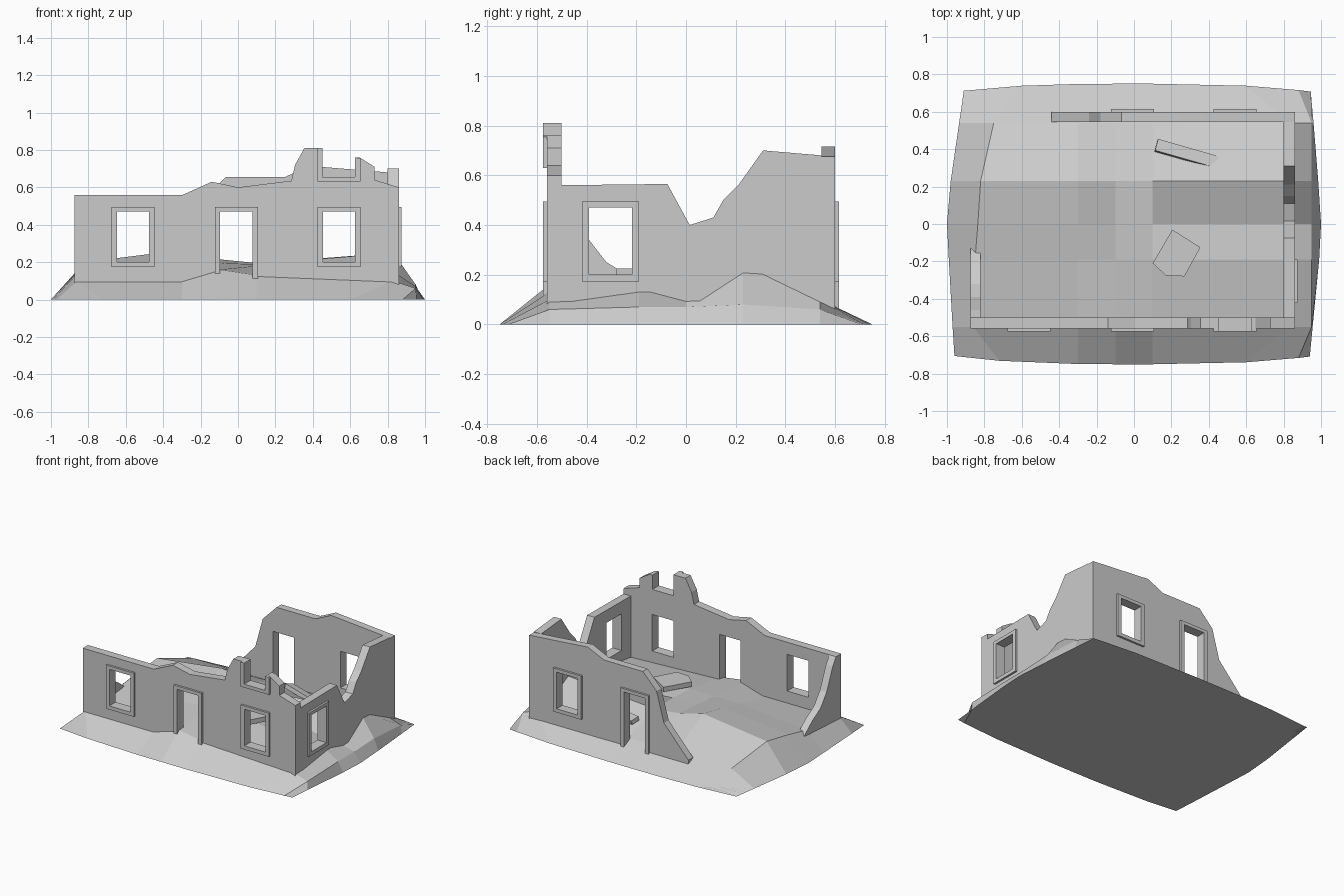
import bpy, bmesh, math
from mathutils import Vector

if "Cube" in bpy.data.objects:
    bpy.data.objects.remove(bpy.data.objects["Cube"])

R = math.pi / 2
FACING = {"front": (R, 0, 0), "side": (R, 0, R), "flat": (0, 0, 0)}


def panel(name, loops, facing, a, b):
    """Flat outline (further loops are holes) extruded from a to b along its normal axis."""
    cu = bpy.data.curves.new(name, 'CURVE')
    cu.dimensions, cu.fill_mode, cu.extrude = '2D', 'BOTH', abs(b - a) / 2
    for pts in loops:
        s = cu.splines.new('POLY')
        s.points.add(len(pts) - 1)
        for p, (u, v) in zip(s.points, pts):
            p.co = (u, v, 0, 1)
        s.use_cyclic_u = True
    tmp = bpy.data.objects.new(name + "_outline", cu)
    bpy.context.collection.objects.link(tmp)
    bpy.context.view_layer.update()
    dg = bpy.context.evaluated_depsgraph_get()
    me = bpy.data.meshes.new_from_object(tmp.evaluated_get(dg))
    bpy.data.objects.remove(tmp)
    bm = bmesh.new()
    bm.from_mesh(me)
    bmesh.ops.remove_doubles(bm, verts=bm.verts, dist=0.0005)
    bmesh.ops.recalc_face_normals(bm, faces=bm.faces)
    bm.to_mesh(me)
    bm.free()
    for p in me.polygons:
        p.use_smooth = False
    ob = bpy.data.objects.new(name, me)
    bpy.context.collection.objects.link(ob)
    ob.rotation_euler = FACING[facing]
    m = (a + b) / 2
    ob.location = {"front": (0, m, 0), "side": (m, 0, 0), "flat": (0, 0, m)}[facing]
    return ob


def rect(c, half, z0, z1):
    return [(c - half, z0), (c + half, z0), (c + half, z1), (c - half, z1)]


def opening(c, door=False):
    return rect(c, 0.086, 0.05 if door else 0.2, 0.47)


def frame(name, c, facing, a, b, door=False):
    if door:
        o, i = rect(c, 0.115, 0.05, 0.495), opening(c, True)
        loops = [[o[0], i[0], i[3], i[2], i[1], o[1], o[2], o[3]]]
    else:
        loops = [rect(c, 0.115, 0.173, 0.495), opening(c)]
    panel(name, loops, facing, a, b)


# Broken walls
WL, WD, WR = -0.562, -0.009, 0.54
panel("front_wall", [[(-0.875, 0.02), (0.86, 0.02), (0.86, 0.60), (0.73, 0.64), (0.73, 0.71),
                      (0.65, 0.76), (0.625, 0.76), (0.625, 0.655), (0.453, 0.655), (0.453, 0.81),
                      (0.355, 0.81), (0.305, 0.72), (0.285, 0.635), (0, 0.60), (-0.14, 0.63),
                      (-0.295, 0.56), (-0.875, 0.56)],
                     opening(WL), opening(WD, True), opening(WR)], "front", -0.56, -0.50)
panel("back_wall", [[(-0.44, 0.02), (0.86, 0.02), (0.86, 0.675), (0.38, 0.715), (0.25, 0.655),
                     (-0.067, 0.655), (-0.18, 0.54), (-0.24, 0.32), (-0.44, 0.10)],
                    opening(WD, True), opening(WR)], "front", 0.545, 0.60)
panel("right_wall", [[(-0.50, 0.02), (0.545, 0.02), (0.545, 0.68), (0.31, 0.70), (0.21, 0.56),
                      (0.15, 0.50), (0.11, 0.43), (0.015, 0.40), (-0.075, 0.565), (-0.50, 0.56)],
                     opening(-0.304)], "side", 0.80, 0.86)
panel("left_wall", [[(-0.50, 0.02), (-0.12, 0.02), (-0.12, 0.11), (-0.22, 0.19), (-0.32, 0.25),
                     (-0.39, 0.34), (-0.46, 0.50), (-0.50, 0.56)]], "side", -0.875, -0.82)

# Window and door surrounds
frame("front_window_frame_left", WL, "front", -0.575, -0.555)
frame("front_window_frame_right", WR, "front", -0.575, -0.555)
frame("front_door_frame", WD, "front", -0.575, -0.555, True)
frame("back_window_frame", WR, "front", 0.595, 0.615)
frame("back_door_frame", WD, "front", 0.595, 0.615, True)
frame("right_window_frame", -0.304, "side", 0.855, 0.875)
panel("upper_window_frame", [[(0.425, 0.63), (0.656, 0.63), (0.656, 0.755), (0.625, 0.76),
                              (0.625, 0.655), (0.453, 0.655), (0.453, 0.81), (0.425, 0.81)]],
      "front", -0.575, -0.555)

# Rubble mound: a coarse height grid with bowed outer edges and a flat base
cols = [None, None, -0.3, -0.1, 0.1, 0.83, 0.95, None]
rows = [  # y, outer left x, floor left x, outer right x, heights
    (-0.70, -0.96, -0.72, 0.94, [0, 0, 0, 0, 0, 0, 0, 0]),
    (-0.55, -0.97, -0.86, 0.955, [0, .10, .10, .16, .13, .10, .06, 0]),
    (-0.19, -0.99, -0.85, 0.99, [0, .13, .18, .18, .18, .15, .07, 0]),
    (0.23, -0.98, -0.82, 0.985, [0, .20, .265, .215, .195, .25, .08, 0]),
    (0.54, -0.935, -0.75, 0.96, [0, .10, .10, .10, .10, .10, .06, 0]),
    (0.70, -0.91, -0.60, 0.945, [0, 0, 0, 0, 0, 0, 0, 0]),
]
rows.insert(3, (0.0, -1.0, -0.835, 1.0, [0, .165, .22, .195, .188, .10, .07, 0]))
bm = bmesh.new()
grid = []
for r, (y, xl, xf, xr, zs) in enumerate(rows):
    edge = r in (0, len(rows) - 1)
    line = []
    for c, z in enumerate(zs):
        x = {0: xl, 1: xf, 7: xr}.get(c, cols[c])
        if edge and c == 6:
            x = 0.88
        if edge and c == 5:
            x = 0.6
        yy = math.copysign(0.75 - 0.05 * abs(x) ** 3, y) if edge else y
        line.append(bm.verts.new((x, yy, z)))
    grid.append(line)
for p, q in zip(grid, grid[1:]):
    for c in range(7):
        bm.faces.new((p[c], p[c + 1], q[c + 1], q[c]))
rim = grid[0] + [l[-1] for l in grid[1:-1]] + grid[-1][::-1] + [l[0] for l in grid[-2:0:-1]]
bm.faces.new(rim[::-1])
bmesh.ops.recalc_face_normals(bm, faces=bm.faces)
me = bpy.data.meshes.new("rubble_mound")
bm.to_mesh(me)
bm.free()
bpy.context.collection.objects.link(bpy.data.objects.new("rubble_mound", me))

# Fallen debris on the floor
panel("broken_slab", [[(0.205, -0.03), (0.355, -0.125), (0.27, -0.28), (0.17, -0.275),
                       (0.10, -0.21)]], "flat", 0.19, 0.225)
bpy.ops.mesh.primitive_cube_add(size=1, location=(0.28, 0.375, 0.165))
plank = bpy.context.object
plank.name = "fallen_plank"
plank.scale = (0.335, 0.065, 0.03)
plank.rotation_euler = (-0.25, 0.06, math.radians(-16))
